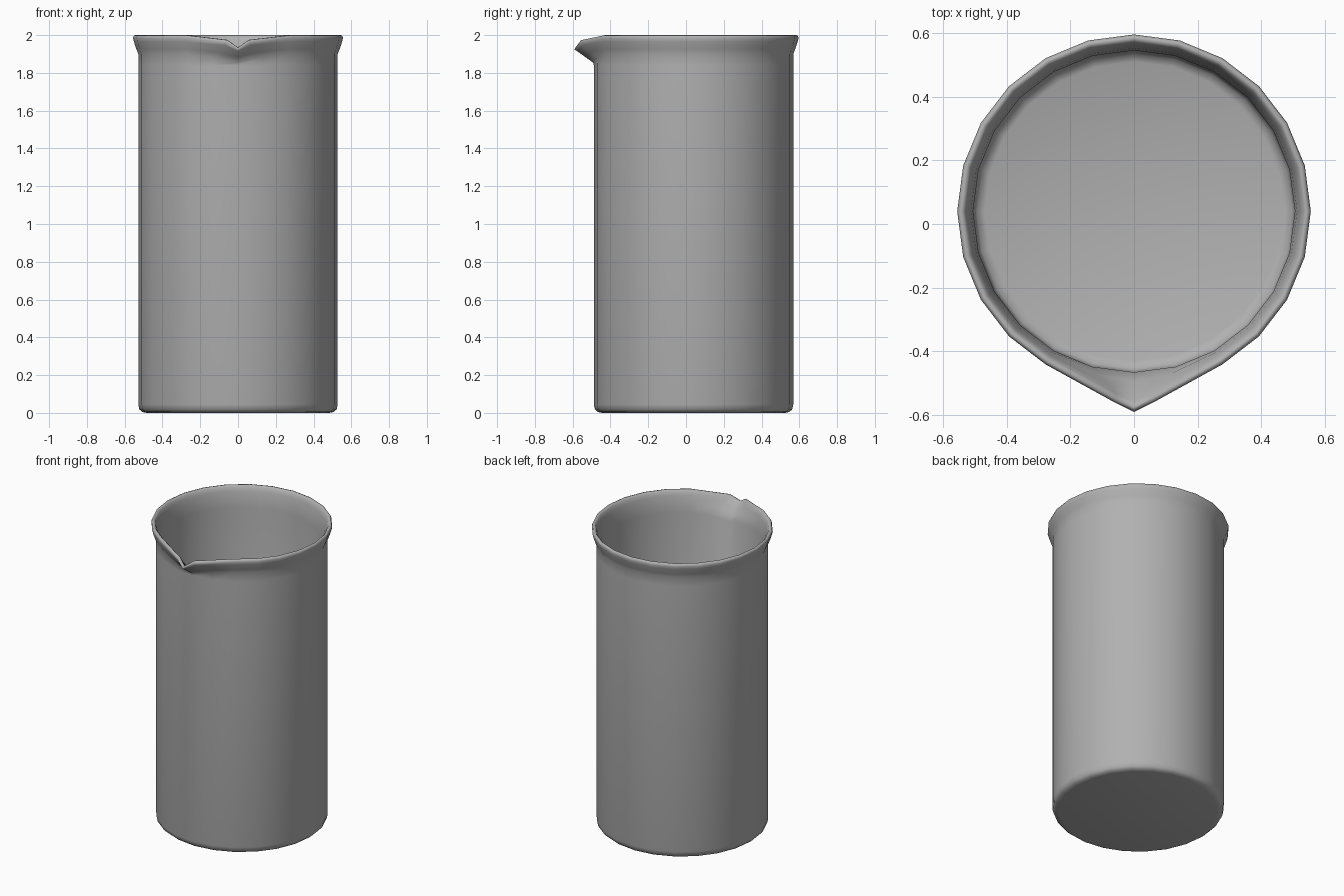
import bpy, bmesh, math

if "Cube" in bpy.data.objects:
    bpy.data.objects.remove(bpy.data.objects["Cube"])

SIDES = 24
CENTRE_Y = 0.04

# Wall profile from outer base, up over the lip, down to the inner floor:
# radius, height, spout pull weight, spout drop weight
profile = [
    (0.485, 0.0, 0, 0), (0.507, 0.005, 0, 0), (0.522, 0.018, 0, 0), (0.528, 0.045, 0, 0),
    (0.528, 1.84, 0, 0), (0.528, 1.90, 0.05, 0.7), (0.538, 1.925, 0.45, 0.65),
    (0.551, 1.965, 0.9, 0.75), (0.556, 1.985, 1, 0.95), (0.551, 1.998, 1, 1),
    (0.541, 2.0, 1, 1), (0.531, 1.99, 0.95, 1), (0.523, 1.965, 0.75, 0.9),
    (0.513, 1.92, 0.3, 0.7), (0.506, 1.86, 0, 0.3), (0.505, 0.06, 0, 0),
    (0.495, 0.035, 0, 0), (0.47, 0.025, 0, 0),
]

bm = bmesh.new()
rings = []
for r, z, pull, drop in profile:
    ring = []
    for i in range(SIDES):
        a = -math.pi / 2 + 2 * math.pi * i / SIDES
        x, y, h = r * math.cos(a), r * math.sin(a) + CENTRE_Y, z
        # Pouring spout: pull the front three columns out and down
        if i == 0:
            y -= 0.075 * pull
            h -= 0.065 * drop
        elif i in (1, SIDES - 1):
            x -= math.copysign(0.083, x) * pull
            y -= 0.064 * pull
            h -= 0.025 * drop
        ring.append(bm.verts.new((x, y, h)))
    rings.append(ring)

# Wall surfaces
for lo, hi in zip(rings, rings[1:]):
    for i in range(SIDES):
        j = (i + 1) % SIDES
        bm.faces.new((lo[i], lo[j], hi[j], hi[i]))

# Base and inner floor
bm.faces.new(rings[0][::-1])
bm.faces.new(rings[-1])
bmesh.ops.recalc_face_normals(bm, faces=bm.faces[:])

mesh = bpy.data.meshes.new("beaker")
bm.to_mesh(mesh)
bm.free()
beaker = bpy.data.objects.new("beaker", mesh)
bpy.context.collection.objects.link(beaker)

# Darker grey
grey = bpy.data.materials.new("dark_grey")
grey.diffuse_color = (0.44, 0.44, 0.44, 1)
grey.use_nodes = True
grey.node_tree.nodes["Principled BSDF"].inputs["Base Color"].default_value = grey.diffuse_color
mesh.materials.append(grey)

# Smooth shading all over, including the rounded lip
bpy.context.view_layer.objects.active = beaker
beaker.select_set(True)
bpy.ops.object.shade_smooth_by_angle(angle=math.radians(80))
